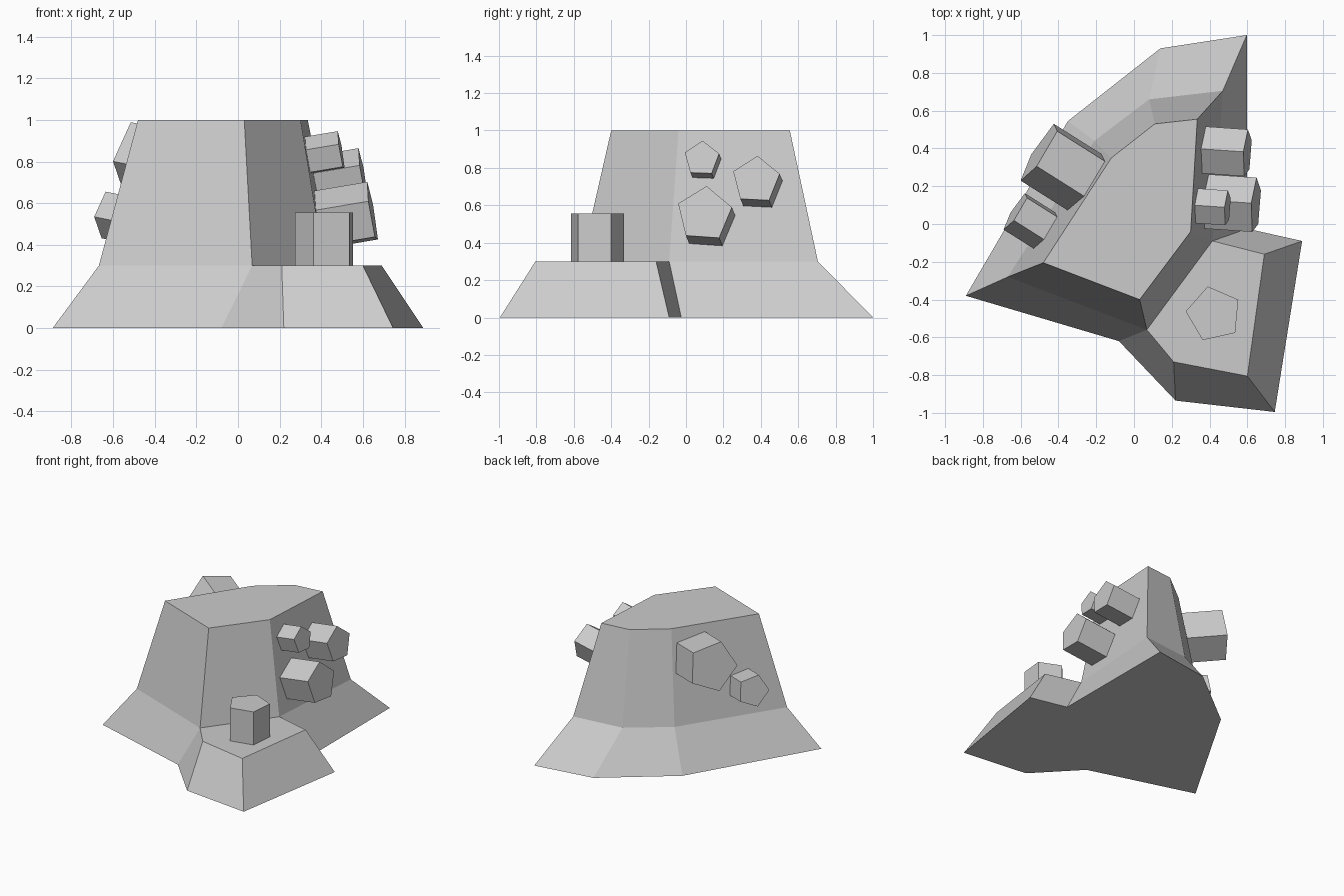
import bpy
import math
from mathutils import Vector

if "Cube" in bpy.data.objects:
    bpy.data.objects.remove(bpy.data.objects["Cube"])


def mesh_object(name, verts, faces):
    mesh = bpy.data.meshes.new(name)
    mesh.from_pydata([tuple(v) for v in verts], [], faces)
    mesh.update()
    obj = bpy.data.objects.new(name, mesh)
    bpy.context.collection.objects.link(obj)
    return obj


# Rock body: ground outline, ledge outline (z = 0.3) and summit outline (z = 1)
ground = [(-0.89, -0.38), (-0.08, -0.62), (0.22, -0.935), (0.745, -0.995), (0.89, -0.09),
          (0.60, -0.025), (0.597, 1.0), (0.14, 0.93), (-0.35, 0.545)]
ledge = [(-0.668, -0.28), (0.068, -0.56), (0.21, -0.73), (0.60, -0.805), (0.69, -0.16),
         (0.415, -0.09), (0.47, 0.705), (0.08, 0.66), (-0.21, 0.44)]
summit = [(-0.48, -0.205), (0.03, -0.40), (0.30, -0.04), (0.335, 0.555), (0.11, 0.53), (-0.12, 0.35)]
LEDGE_Z = 0.3

n = len(ground)
verts = ([(x, y, 0) for x, y in ground] + [(x, y, LEDGE_Z) for x, y in ledge]
         + [(x, y, 1) for x, y in summit])
faces = [tuple(reversed(range(n)))]
faces += [(i, (i + 1) % n, n + (i + 1) % n, n + i) for i in range(n)]
faces.append(tuple(n + i for i in (1, 2, 3, 4, 5)))      # low shelf top
tower = [0, 1, 5, 6, 7, 8]                               # ledge points under the summit
m = len(tower)
for i in range(m):
    j = (i + 1) % m
    faces.append((n + tower[i], n + tower[j], 2 * n + j, 2 * n + i))
faces.append(tuple(2 * n + i for i in range(m)))
mesh_object("rock_body", verts, faces)


# Five-sided crystal: outer cap centre, outward axis, radius, length, cap rotation
def crystal(name, cap, axis, radius, length, start):
    axis = Vector(axis).normalized()
    side = Vector((1, 0, 0)) if axis.z > 0.9 else Vector((0, 0, 1)).cross(axis).normalized()
    up = axis.cross(side)
    pts = []
    for depth in (length, 0):
        for k in range(5):
            a = math.radians(start + 72 * k)
            pts.append(Vector(cap) - axis * depth + radius * (math.cos(a) * side + math.sin(a) * up))
    quads = [(k, (k + 1) % 5, 5 + (k + 1) % 5, 5 + k) for k in range(5)]
    mesh_object(name, pts, [(4, 3, 2, 1, 0)] + quads + [(5, 6, 7, 8, 9)])


right_normal = (0.984, -0.068, 0.166)
left_normal = (-0.834, 0.527, 0.164)
crystal("shelf_crystal", (0.423, -0.477, 0.555), (0, 0, 1), 0.15, 0.28, 102.6)
crystal("right_crystal_small", (0.495, 0.084, 0.85), right_normal, 0.097, 0.185, 88)
crystal("right_crystal_medium", (0.60, 0.374, 0.735), right_normal, 0.131, 0.25, 87)
crystal("right_crystal_large", (0.645, 0.098, 0.553), right_normal, 0.152, 0.285, 86)
crystal("left_crystal_large", (-0.498, 0.385, 0.82), left_normal, 0.187, 0.33, 66)
crystal("left_crystal_small", (-0.625, 0.07, 0.547), left_normal, 0.12, 0.215, 66)
